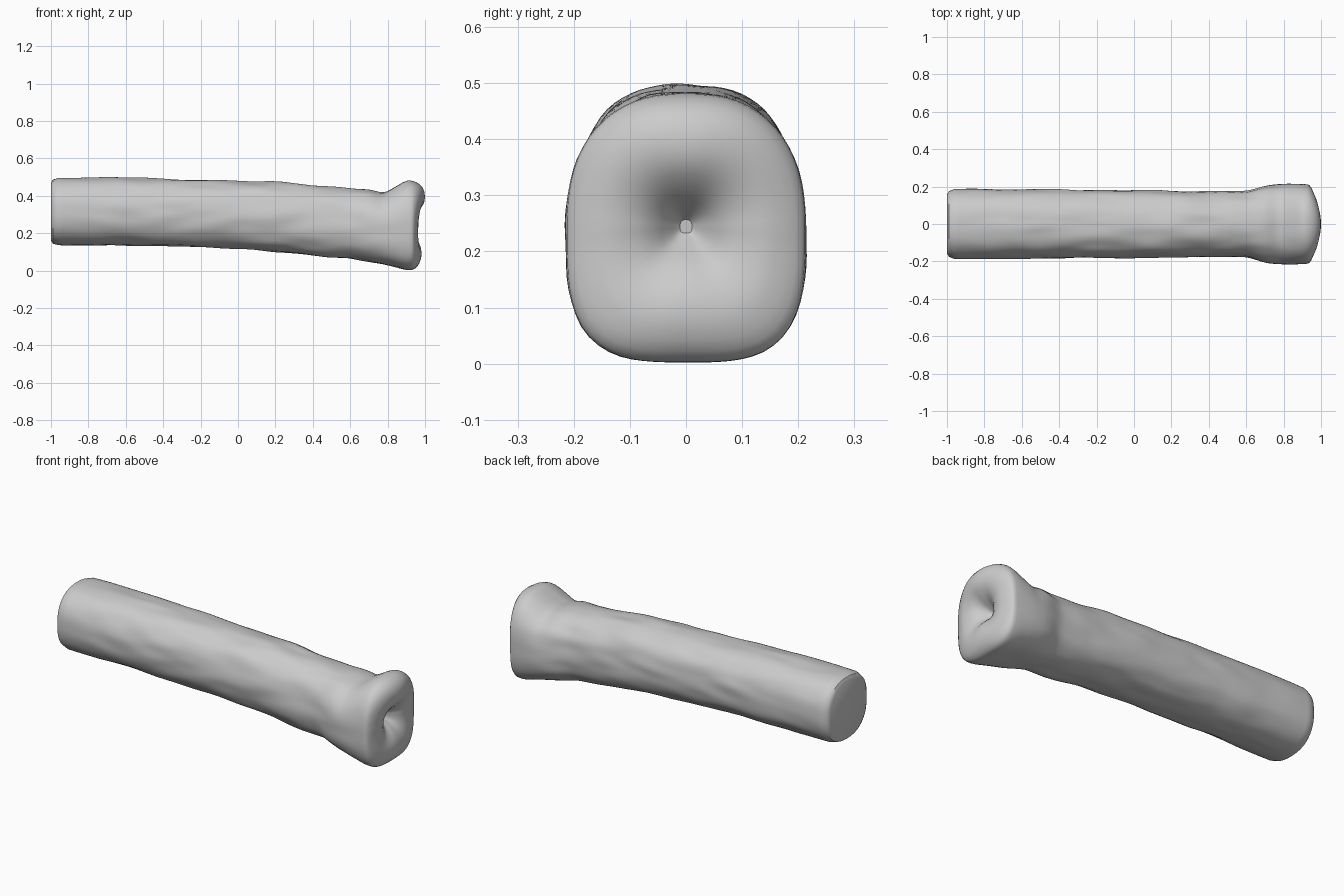
import bpy, bmesh, math
from mathutils import Vector, noise

if "Cube" in bpy.data.objects:
    bpy.data.objects.remove(bpy.data.objects["Cube"])

SIDES = 72

# Shaft and head stations: x, bottom z, top z, half width, roundness above, below
stations = [
    (-0.99, 0.144, 0.486, 0.175, 2.4, 2.4),
    (-0.96, 0.136, 0.496, 0.187, 2.4, 2.4),
    (-0.60, 0.134, 0.497, 0.186, 2.3, 2.4),
    (-0.30, 0.130, 0.488, 0.182, 2.3, 2.4),
    (0.00, 0.117, 0.481, 0.180, 2.3, 2.4),
    (0.25, 0.098, 0.472, 0.176, 2.3, 2.5),
    (0.45, 0.073, 0.452, 0.175, 2.3, 2.5),
    (0.60, 0.065, 0.440, 0.176, 2.3, 2.6),
    (0.70, 0.046, 0.434, 0.204, 2.3, 2.8),
    (0.78, 0.032, 0.418, 0.213, 2.4, 3.0),
    (0.84, 0.018, 0.448, 0.215, 2.4, 3.2),
    (0.90, 0.003, 0.480, 0.214, 2.4, 3.3),
    (0.93, 0.003, 0.480, 0.212, 2.4, 3.3),
]
# Knuckled end: scale of the ring, x
cap = [(0.975, 0.95), (0.92, 0.972), (0.84, 0.988), (0.74, 0.997), (0.62, 1.0),
       (0.5, 0.995), (0.4, 0.982), (0.3, 0.962), (0.2, 0.935), (0.12, 0.905), (0.05, 0.885)]


def spline(a, b, c, d, t):
    return [q + 0.5 * t * (r - p + t * (2*p - 5*q + 4*r - s + t * (3*(q - r) + s - p)))
            for p, q, r, s in zip(a, b, c, d)]


def section(lo, hi, w, n_top, n_bot):
    """Rounded outline as (y, z, angle)."""
    mid, half = (lo + hi) / 2, (hi - lo) / 2
    pts = []
    for i in range(SIDES):
        a = 2 * math.pi * i / SIDES
        c, s = math.cos(a), math.sin(a)
        n = n_top if s > 0 else n_bot
        r = (abs(c) ** n + abs(s) ** n) ** (-1 / n)
        pts.append((w * r * c, mid + half * r * s, a))
    return pts


def rough(x, y, z, amount):
    # lengthwise uneven surface
    k = amount * noise.noise(Vector((x * 5, y * 16, z * 16)))
    d = Vector((0, y, z - 0.28)).normalized()
    return (x, y + d.y * k, z + d.z * k)


bm = bmesh.new()
rings = []


def add_ring(points):
    ring = [bm.verts.new(p) for p in points]
    if rings:
        old = rings[-1]
        for i in range(SIDES):
            j = (i + 1) % SIDES
            bm.faces.new((old[i], old[j], ring[j], ring[i]))
    rings.append(ring)


# Flat cut end with a soft edge
add_ring([(-1.0, y * 0.9, 0.315 + (z - 0.315) * 0.9) for y, z, a in section(*stations[0][1:])])

# Shaft and flared head
for i in range(len(stations) - 1):
    a, b = stations[max(i - 1, 0)], stations[i]
    c, d = stations[i + 1], stations[min(i + 2, len(stations) - 1)]
    steps = max(2, round((c[0] - b[0]) / 0.02))
    for k in range(steps):
        t = k / steps
        v = spline(a, b, c, d, t)
        x = b[0] + (c[0] - b[0]) * t
        fade = 0.007 * min(1, max(0.15, (x + 1) * 3)) * min(1, max(0.1, (0.95 - x) * 3))
        add_ring([rough(x, y, z, fade) for y, z, _ in section(*v[1:])])

# Two knuckles around a central dimple
end = section(*stations[-1][1:])
add_ring([(0.93, y, z) for y, z, _ in end])
for s, x in cap:
    ramp = min(1, (x - 0.93) / 0.06) if s > 0.5 else min(1, s * 2)
    pts = []
    for y, z, a in end:
        side = math.cos(a) ** 2
        low = max(0, -math.sin(a))
        dx = ramp * (0.035 * side + 0.018 * low)
        pts.append((x - dx, y * s, 0.245 + (z - 0.245) * s))
    add_ring(pts)

bm.faces.new(rings[0])
bm.faces.new(rings[-1])
bmesh.ops.recalc_face_normals(bm, faces=bm.faces)
mesh = bpy.data.meshes.new("bone")
bm.to_mesh(mesh)
bm.free()
bone = bpy.data.objects.new("bone", mesh)
bpy.context.collection.objects.link(bone)
bpy.context.view_layer.objects.active = bone
bone.select_set(True)
bpy.ops.object.shade_smooth_by_angle(angle=math.radians(40))
